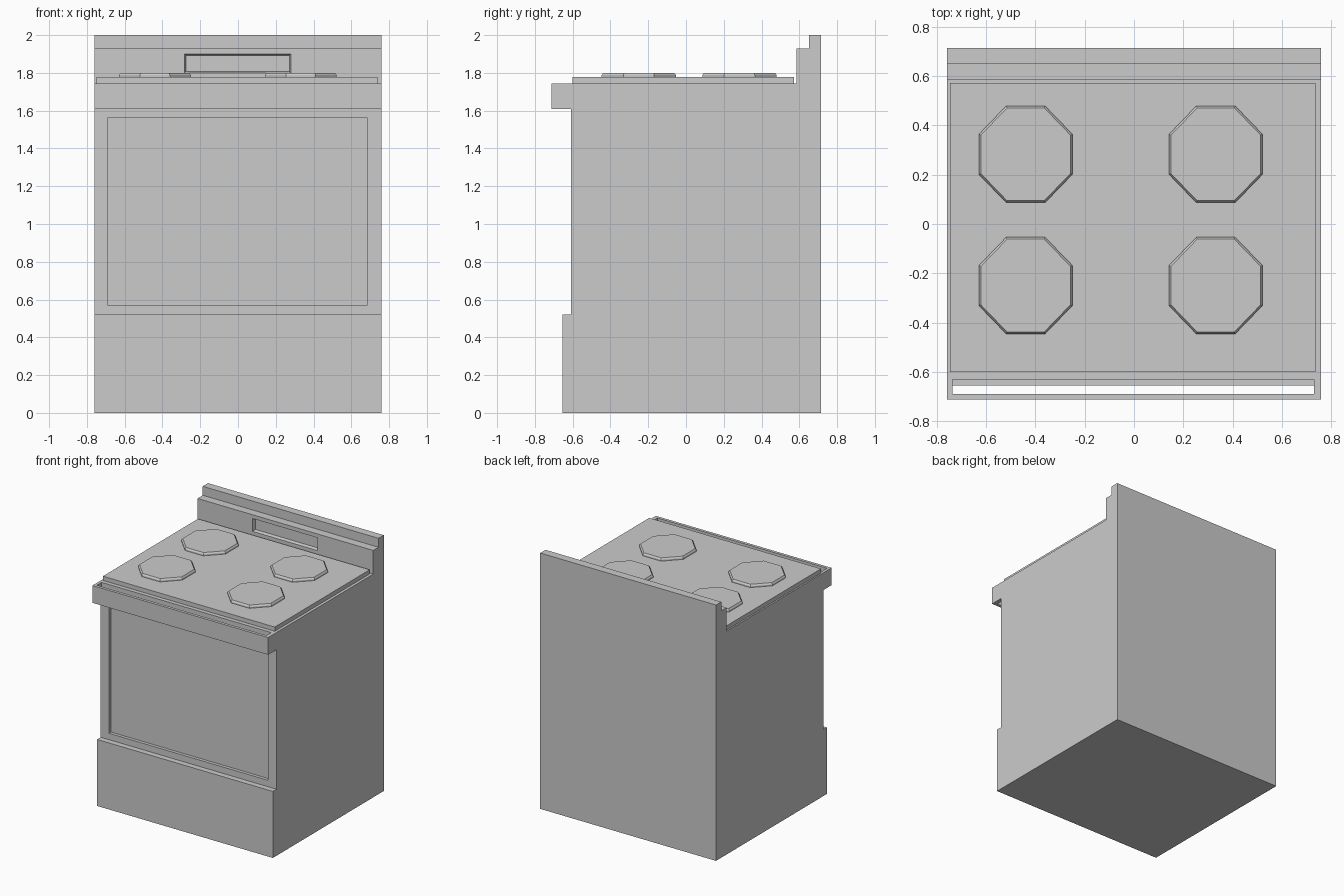
import bpy, bmesh, math
from mathutils import Vector

if "Cube" in bpy.data.objects:
    bpy.data.objects.remove(bpy.data.objects["Cube"])


def finish(name, bm):
    bmesh.ops.recalc_face_normals(bm, faces=bm.faces[:])
    me = bpy.data.meshes.new(name)
    bm.to_mesh(me)
    bm.free()
    ob = bpy.data.objects.new(name, me)
    bpy.context.collection.objects.link(ob)
    return ob


def loft(bm, rings, caps=True):
    """Join equal-length vertex rings with quads."""
    vs = [[bm.verts.new(p) for p in r] for r in rings]
    n = len(vs[0])
    for a, b in zip(vs, vs[1:]):
        for i in range(n):
            j = (i + 1) % n
            bm.faces.new((a[i], a[j], b[j], b[i]))
    if caps:
        bm.faces.new(vs[0][::-1])
        bm.faces.new(vs[-1])
    return vs


def rect(x0, x1, y0, y1, z):
    return [(x0, y0, z), (x1, y0, z), (x1, y1, z), (x0, y1, z)]


def recess(bm, y, z, x0, x1, z0, z1, taper, depth):
    """Sink a rectangular panel into the front face centred at (y, z)."""
    target = Vector((0, y, z))
    face = min(bm.faces, key=lambda f: (f.calc_center_median() - target).length)
    bounds = [(x0, x1, z0, z1, 0),
              (x0 + taper, x1 - taper, z0 + taper, z1 - taper, depth)]
    for a, b, c, d, dy in bounds:
        mid = face.calc_center_median()
        bmesh.ops.inset_region(bm, faces=[face], thickness=0.005)
        for v in face.verts:
            v.co = (a if v.co.x < mid.x else b, y + dy, c if v.co.z < mid.z else d)


# Cabinet: side profile (y, z) with drawer step and stepped backsplash
W = 0.76
profile = [(-0.655, 0), (0.715, 0), (0.715, 2), (0.65, 2), (0.65, 1.93),
           (0.585, 1.93), (0.585, 1.745), (-0.61, 1.745), (-0.61, 1.61),
           (-0.61, 0.52), (-0.655, 0.52)]
bm = bmesh.new()
loft(bm, [[(x, y, z) for y, z in profile] for x in (-W, W)])
bmesh.ops.recalc_face_normals(bm, faces=bm.faces[:])
# Oven door panel and control display
recess(bm, -0.61, 1.065, -0.69, 0.685, 0.57, 1.56, 0.0, 0.025)
recess(bm, 0.585, 1.8375, -0.283, 0.28, 1.80, 1.90, 0.007, 0.025)
finish("cabinet", bm)

# Door handle: a frame with a slot running through it
outer, inner = (-W, W, -0.713, -0.61), (-0.737, 0.73, -0.69, -0.632)
bm = bmesh.new()
loft(bm, [rect(*outer, 1.61), rect(*outer, 1.745), rect(*inner, 1.745),
          rect(*inner, 1.61), rect(*outer, 1.61)], caps=False)
bmesh.ops.remove_doubles(bm, verts=bm.verts[:], dist=1e-5)
finish("door_handle", bm)

# Cooktop plate
bm = bmesh.new()
plate = (-0.748, 0.738, -0.6, 0.573)
loft(bm, [rect(*plate, 1.745), rect(*plate, 1.778)])
finish("cooktop", bm)


# Burners: chamfered octagons
def octagon(cx, cy, flat, z):
    r = flat / math.cos(math.pi / 8)
    return [(cx + r * math.cos((i + 0.5) * math.pi / 4),
             cy + r * 1.035 * math.sin((i + 0.5) * math.pi / 4), z) for i in range(8)]


for side, cx in (("left", -0.44), ("right", 0.332)):
    for row, cy in (("front", -0.25), ("back", 0.283)):
        bm = bmesh.new()
        loft(bm, [octagon(cx, cy, 0.19, 1.776), octagon(cx, cy, 0.19, 1.788),
                  octagon(cx, cy, 0.182, 1.80)])
        finish(f"burner_{row}_{side}", bm)
